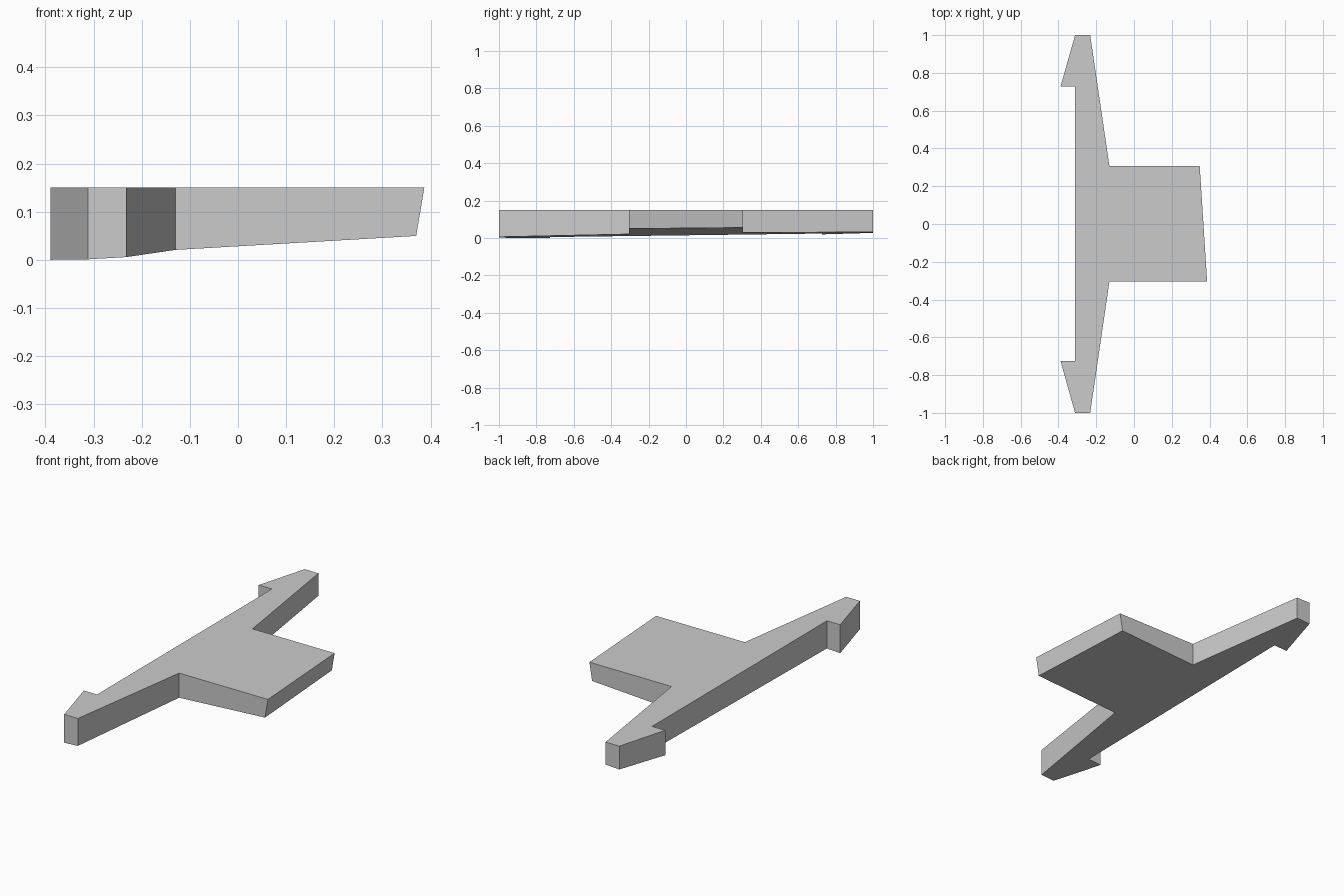
import bpy
import bmesh

cube = bpy.data.objects.get("Cube")
if cube:
    bpy.data.objects.remove(cube, do_unlink=True)

# One plain grey
grey = bpy.data.materials.new("plain grey")
grey.use_nodes = True
colour = (0.6, 0.6, 0.6, 1.0)
grey.diffuse_color = colour
grey.node_tree.nodes["Principled BSDF"].inputs["Base Color"].default_value = colour

TOP = 0.15
END_SLANT = 0.17      # how far the end face leans in per unit of depth
END_X = 0.3           # points beyond this belong to the leaning end face


def underside(x, y):
    """Height of the gently tilted bottom plane."""
    return 0.0322 + 0.058 * x + 0.013 * y


# Outline seen from above: barbed tips on a long bar, broad tab on +x
outline = [
    (-0.312, -1.0), (-0.232, -1.0), (-0.13, -0.304), (0.387, -0.304),
    (0.348, 0.306), (-0.13, 0.306), (-0.232, 1.0), (-0.312, 1.0),
    (-0.389, 0.728), (-0.312, 0.728), (-0.312, -0.726), (-0.389, -0.726),
]

bm = bmesh.new()
upper = [bm.verts.new((x, y, TOP)) for x, y in outline]
lower = []
for x, y in outline:
    if x > END_X:
        x -= END_SLANT * (TOP - underside(x, y))
    lower.append(bm.verts.new((x, y, underside(x, y))))

# Top, bottom and side walls
bm.faces.new(upper)
bm.faces.new(lower[::-1])
count = len(outline)
for i in range(count):
    j = (i + 1) % count
    bm.faces.new((lower[i], lower[j], upper[j], upper[i]))
bmesh.ops.recalc_face_normals(bm, faces=bm.faces)

mesh = bpy.data.meshes.new("barbed_plate")
bm.to_mesh(mesh)
bm.free()
mesh.materials.append(grey)
plate = bpy.data.objects.new("barbed_plate", mesh)
bpy.context.collection.objects.link(plate)
